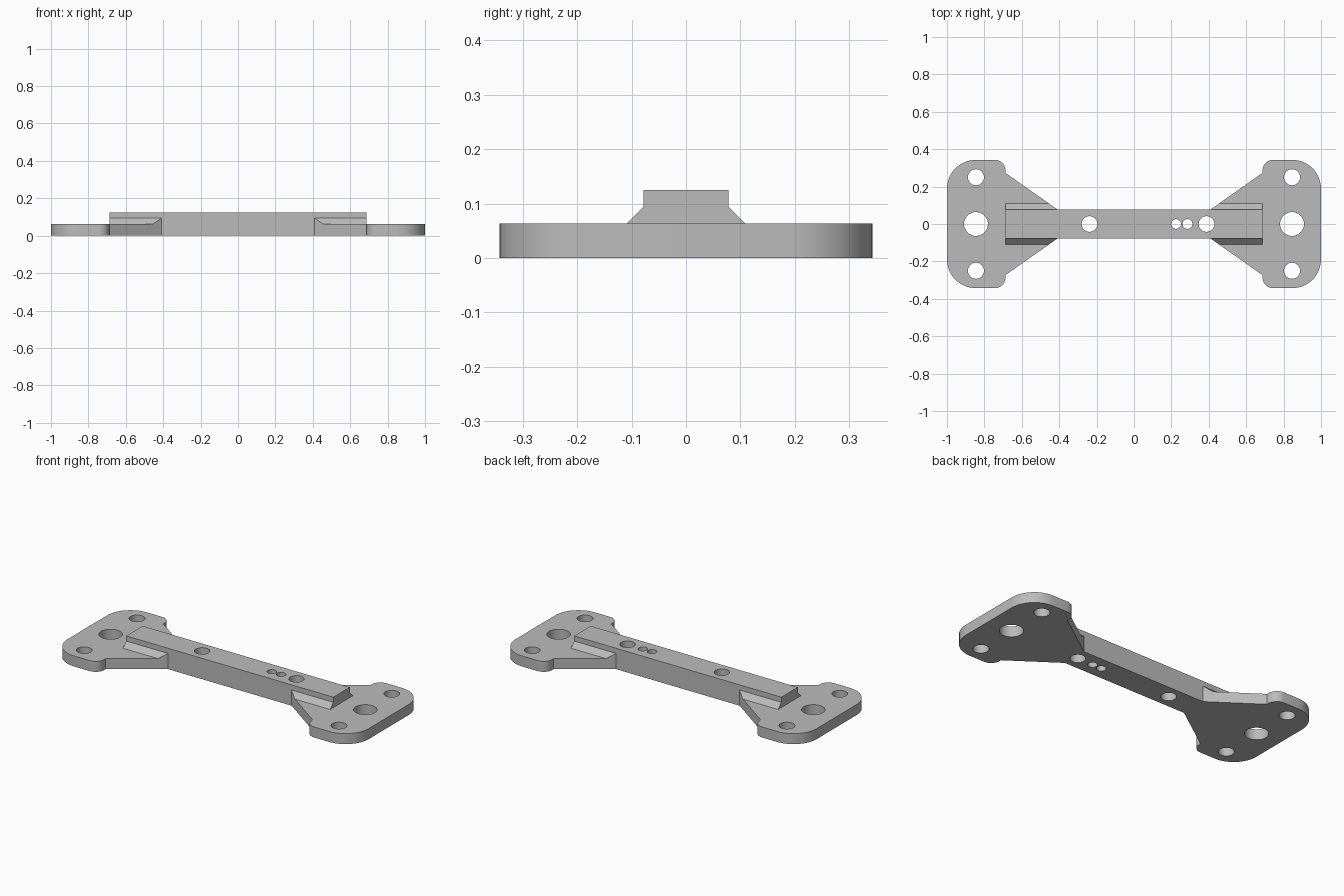
import bpy, bmesh, math

cube = bpy.data.objects.get("Cube")
if cube:
    bpy.data.objects.remove(cube, do_unlink=True)

PLATE_H, BAR_H, BAR_Y, BAR_X = 0.063, 0.125, 0.078, 0.687
PAD_Y, TIP_X, NECK_Y = 0.343, 0.41, 0.273

grey = bpy.data.materials.new("plain_grey")
grey.use_nodes = True
colour = (0.5, 0.5, 0.5, 1)
grey.diffuse_color = colour
grey.node_tree.nodes["Principled BSDF"].inputs["Base Color"].default_value = colour


def finish(name, bm):
    bmesh.ops.recalc_face_normals(bm, faces=bm.faces)
    mesh = bpy.data.meshes.new(name)
    bm.to_mesh(mesh)
    bm.free()
    mesh.materials.append(grey)
    obj = bpy.data.objects.new(name, mesh)
    bpy.context.collection.objects.link(obj)
    return obj


def prism(name, outline, z0, z1):
    bm = bmesh.new()
    face = bm.faces.new([bm.verts.new((x, y, z0)) for x, y in outline])
    grown = bmesh.ops.extrude_face_region(bm, geom=[face])["geom"]
    tops = [v for v in grown if isinstance(v, bmesh.types.BMVert)]
    bmesh.ops.translate(bm, verts=tops, vec=(0, 0, z1 - z0))
    return finish(name, bm)


def hull(name, points):
    bm = bmesh.new()
    for p in points:
        bm.verts.new(p)
    bmesh.ops.convex_hull(bm, input=bm.verts)
    return finish(name, bm)


def arc(cx, cy, r, start, end, steps):
    angles = [math.radians(start + (end - start) * i / steps) for i in range(steps + 1)]
    return [(cx + r * math.cos(a), cy + r * math.sin(a)) for a in angles]


def combine(target, tool, operation):
    mod = target.modifiers.new("combine", "BOOLEAN")
    mod.operation, mod.solver, mod.object = operation, "EXACT", tool
    bpy.ops.object.select_all(action="DESELECT")
    target.select_set(True)
    bpy.context.view_layer.objects.active = target
    bpy.ops.object.modifier_apply(modifier=mod.name)
    bpy.data.objects.remove(tool, do_unlink=True)


# Central bar
bracket = prism("mounting_bracket", [(-BAR_X, -BAR_Y), (BAR_X, -BAR_Y),
                                     (BAR_X, BAR_Y), (-BAR_X, BAR_Y)], 0, BAR_H)

# Half outline of an end pad: outer corner, shoulder, tapered neck
half = [*arc(0.845, PAD_Y - 0.155, 0.155, 0, 90, 16),
        *arc(BAR_X + 0.058, PAD_Y - 0.058, 0.058, 90, 180, 10),
        (BAR_X, NECK_Y), (TIP_X, BAR_Y)]
outline = half + [(x, -y) for x, y in reversed(half)]

# Sloped ribs are trimmed by the taper of the pad
rib_y = 0.109
trim_x = TIP_X + (BAR_X - TIP_X) * (rib_y - BAR_Y) / (NECK_Y - BAR_Y)
rib = [(TIP_X, BAR_Y, 0.094), (BAR_X, BAR_Y, 0.094)]
rib += [(x, rib_y, z) for x in (trim_x, BAR_X) for z in (0.03, PLATE_H)]
rib += [(TIP_X, BAR_Y, 0.03)]
rib += [(x, 0.05, z) for x in (TIP_X, BAR_X) for z in (0.03, 0.094)]

# Pads and ribs at both ends
for sx in (-1, 1):
    pad = prism("end_pad", [(sx * x, y) for x, y in outline], 0, PLATE_H)
    combine(bracket, pad, "UNION")
    for sy in (-1, 1):
        side = hull("side_rib", [(sx * x, sy * y, z) for x, y, z in rib])
        combine(bracket, side, "UNION")

# Bolt holes through bar and pads
holes = [(-0.238, 0, 0.042), (0.225, 0, 0.026), (0.286, 0, 0.026), (0.388, 0, 0.042)]
for sx in (-1, 1):
    holes += [(sx * 0.845, 0, 0.064)]
    holes += [(sx * 0.845, sy * 0.25, 0.043) for sy in (-1, 1)]
for x, y, r in holes:
    drill = prism("hole_cutter", arc(x, y, r, 0, 348.75, 31), -0.1, 0.3)
    combine(bracket, drill, "DIFFERENCE")

# Smooth rounds, crisp edges
bracket.select_set(True)
bpy.context.view_layer.objects.active = bracket
bpy.ops.object.shade_smooth_by_angle(angle=math.radians(25))
